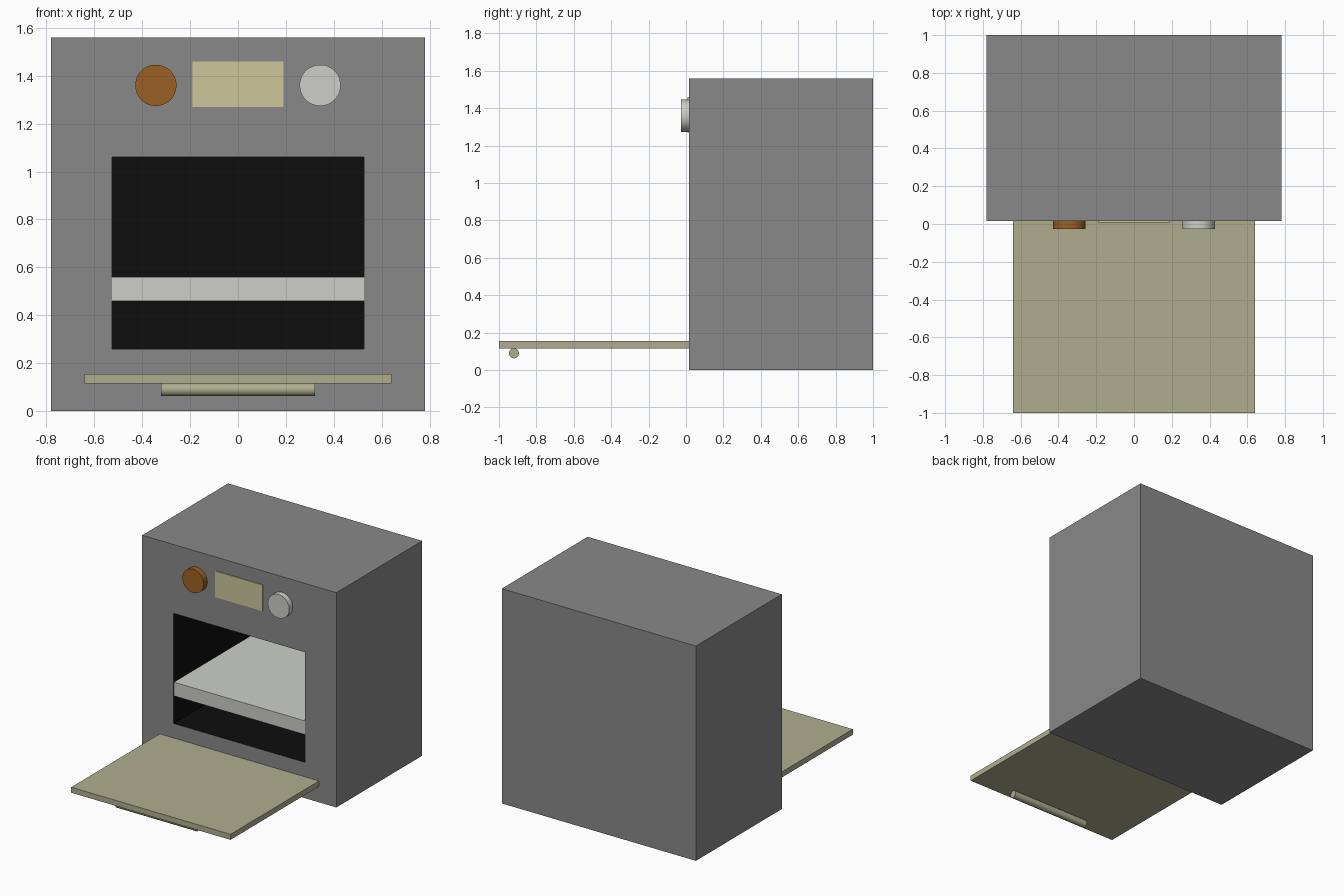
import bpy, bmesh, math
from mathutils import Matrix

if "Cube" in bpy.data.objects:
    bpy.data.objects.remove(bpy.data.objects["Cube"])


def material(name, r, g, b):
    m = bpy.data.materials.new(name)
    m.diffuse_color = (r, g, b, 1)
    m.use_nodes = True
    m.node_tree.nodes["Principled BSDF"].inputs["Base Color"].default_value = m.diffuse_color
    return m


GREY = material("body grey", 0.25, 0.25, 0.25)
BLACK = material("cavity black", 0.004, 0.004, 0.004)
WHITE = material("off white", 0.61, 0.625, 0.58)
BROWN = material("copper brown", 0.33, 0.12, 0.016)
CREAM = material("display cream", 0.61, 0.57, 0.33)
KHAKI = material("door khaki", 0.43, 0.42, 0.275)


def finish(name, bm, *mats):
    bmesh.ops.recalc_face_normals(bm, faces=bm.faces)
    mesh = bpy.data.meshes.new(name)
    bm.to_mesh(mesh)
    bm.free()
    for m in mats:
        mesh.materials.append(m)
    ob = bpy.data.objects.new(name, mesh)
    bpy.context.collection.objects.link(ob)
    return ob


def box_bm(x0, x1, y0, y1, z0, z1):
    bm = bmesh.new()
    bmesh.ops.create_cube(bm, size=1)
    for v in bm.verts:
        v.co = (x1 if v.co.x > 0 else x0,
                y1 if v.co.y > 0 else y0,
                z1 if v.co.z > 0 else z0)
    return bm


def cylinder(name, axis, centre, radius, depth, mat, segments=48):
    bm = bmesh.new()
    rot = Matrix.Rotation(math.pi / 2, 4, 'Y' if axis == 'X' else 'X')
    bmesh.ops.create_cone(bm, cap_ends=True, segments=segments, radius1=radius,
                          radius2=radius, depth=depth,
                          matrix=Matrix.Translation(centre) @ rot)
    ob = finish(name, bm, mat)
    bpy.context.view_layer.objects.active = ob
    ob.select_set(True)
    bpy.ops.object.shade_smooth_by_angle(angle=math.radians(35))
    ob.select_set(False)


FRONT, BACK = 0.015, 1.0

# Oven body with a deep black cavity cut into the front face
bm = box_bm(-0.78, 0.78, FRONT, BACK, 0, 1.56)
front = min(bm.faces, key=lambda f: f.calc_center_median().y)
bmesh.ops.inset_individual(bm, faces=[front], thickness=0.2)
for v in front.verts:
    v.co.x = math.copysign(0.527, v.co.x)
    v.co.z = 1.06 if v.co.z > 0.78 else 0.26
ext = bmesh.ops.extrude_discrete_faces(bm, faces=[front])
cavity_back = ext["faces"][0]
for v in cavity_back.verts:
    v.co.y = 0.95
for f in {f for v in cavity_back.verts for f in v.link_faces}:
    f.material_index = 1
finish("oven_body", bm, GREY, BLACK)

# Shelf filling the width of the cavity
finish("shelf", box_bm(-0.526, 0.526, FRONT + 0.002, 0.949, 0.46, 0.56), WHITE)

# Open door with its handle underneath
finish("door", box_bm(-0.64, 0.64, -1.0, FRONT, 0.115, 0.155), KHAKI)
cylinder("door_handle", 'X', (0, -0.92, 0.09), 0.027, 0.645, KHAKI, 32)

# Display plate and the two control knobs
finish("display", box_bm(-0.19, 0.19, FRONT - 0.006, FRONT + 0.001, 1.27, 1.46), CREAM)
for name, x, mat in (("left_knob", -0.343, BROWN), ("right_knob", 0.343, WHITE)):
    cylinder(name, 'Y', (x, -0.005, 1.36), 0.086, 0.042, mat)
